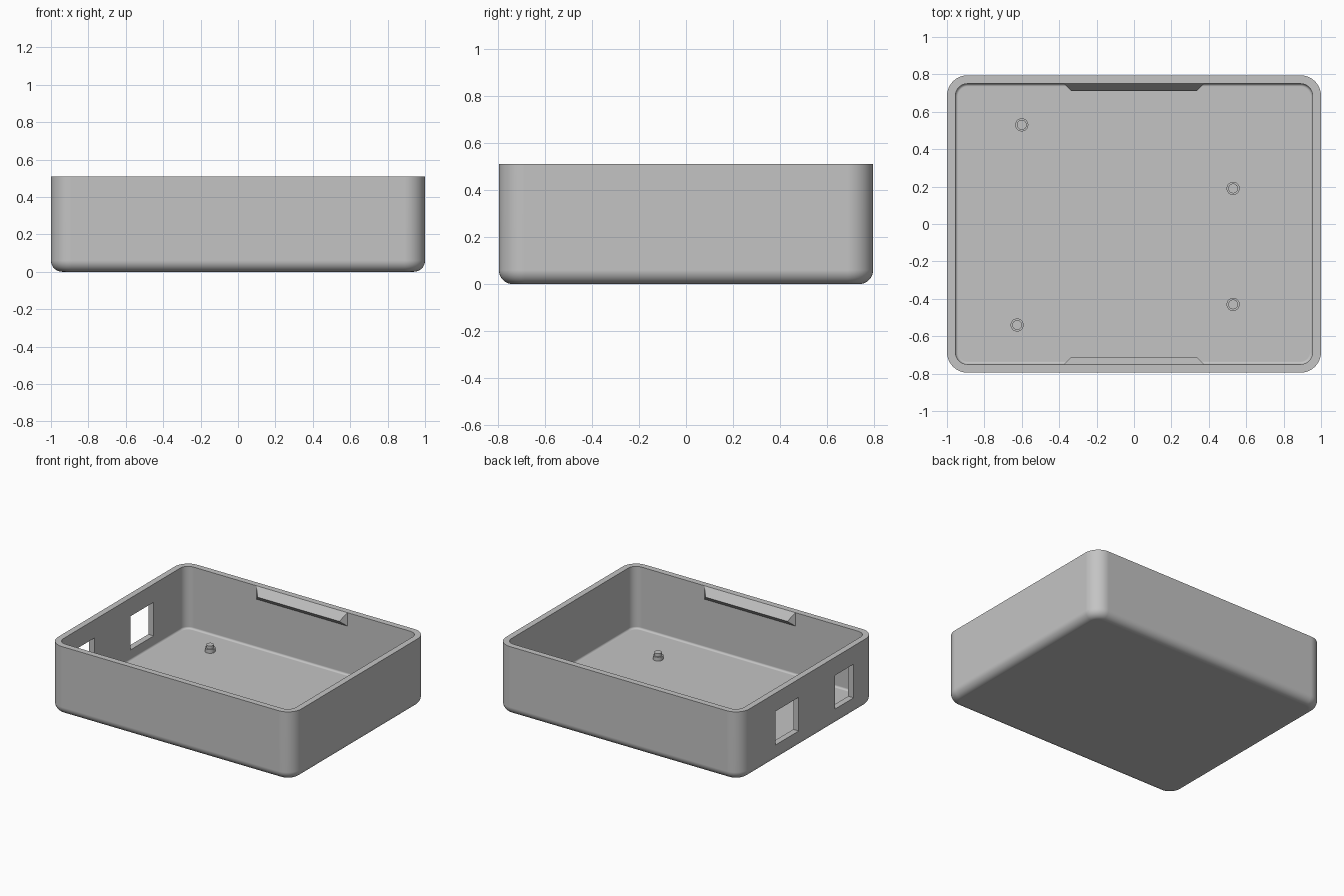
import bpy, bmesh, math
from mathutils import Vector

if "Cube" in bpy.data.objects:
    bpy.data.objects.remove(bpy.data.objects["Cube"])

HX, HY, H = 1.0, 0.795, 0.51      # half width, half depth, height
CORNER, WALL, FLOOR = 0.11, 0.045, 0.047
FILLET, INNER_FILLET = 0.06, 0.015

grey = bpy.data.materials.new("plain_grey")
grey.diffuse_color = (0.55, 0.55, 0.55, 1)
grey.use_nodes = True
grey.node_tree.nodes["Principled BSDF"].inputs["Base Color"].default_value = grey.diffuse_color


def make_object(name, bm):
    bmesh.ops.recalc_face_normals(bm, faces=bm.faces)
    mesh = bpy.data.meshes.new(name)
    bm.to_mesh(mesh)
    bm.free()
    mesh.materials.append(grey)
    obj = bpy.data.objects.new(name, mesh)
    bpy.context.collection.objects.link(obj)
    return obj


def activate(obj):
    bpy.ops.object.select_all(action='DESELECT')
    obj.select_set(True)
    bpy.context.view_layer.objects.active = obj


def smooth(obj):
    activate(obj)
    bpy.ops.object.shade_smooth_by_angle(angle=math.radians(30))


def rounded_ring(inset, z, steps=10):
    """Rounded rectangle, shrunk by inset."""
    r = CORNER - inset
    pts = []
    for q, (sx, sy) in enumerate([(1, 1), (-1, 1), (-1, -1), (1, -1)]):
        for i in range(steps + 1):
            a = math.pi / 2 * (q + i / steps)
            pts.append((sx * (HX - CORNER) + r * math.cos(a),
                        sy * (HY - CORNER) + r * math.sin(a), z))
    return pts


def loft(name, rings):
    """Skin a stack of rings and cap both ends."""
    bm = bmesh.new()
    loops = [[bm.verts.new(p) for p in ring] for ring in rings]
    n = len(loops[0])
    for a, b in zip(loops, loops[1:]):
        for i in range(n):
            j = (i + 1) % n
            bm.faces.new((a[i], a[j], b[j], b[i]))
    bm.faces.new(loops[0])
    bm.faces.new(loops[-1])
    return make_object(name, bm)


# Open tray: filleted underside, rim, inner wall, small floor fillet
profile = []
for i in range(9):
    a = math.pi / 2 * i / 8
    profile.append((FILLET * (1 - math.sin(a)), FILLET * (1 - math.cos(a))))
profile += [(0, H), (WALL, H)]
for i in range(5):
    a = math.pi / 2 * i / 4
    profile.append((WALL + INNER_FILLET * (1 - math.cos(a)),
                    FLOOR + INNER_FILLET * (1 - math.sin(a))))
tray = loft("tray", [rounded_ring(d, z) for d, z in profile])

# Two port windows through the left wall
for y0, y1 in [(0.105, 0.375), (-0.54, -0.32)]:
    bm = bmesh.new()
    bmesh.ops.create_cube(bm, size=1)
    for v in bm.verts:
        v.co = Vector((-0.98 + v.co.x * 0.2,
                       (y0 + y1) / 2 + v.co.y * (y1 - y0),
                       0.25 + v.co.z * 0.25))
    cutter = make_object("window_cutter", bm)
    cutter.hide_render = True
    activate(tray)
    mod = tray.modifiers.new("window", 'BOOLEAN')
    mod.operation = 'DIFFERENCE'
    mod.solver = 'EXACT'
    mod.object = cutter
    bpy.ops.object.modifier_apply(modifier=mod.name)
    bpy.data.objects.remove(cutter)
smooth(tray)
weighted = tray.modifiers.new("clean_shading", 'WEIGHTED_NORMAL')
weighted.keep_sharp = True

# Wedge shaped snap ledges on the front and back inner walls
for name, s in [("front_snap_ledge", -1), ("back_snap_ledge", 1)]:
    bm = bmesh.new()
    wall_y, tip_y = s * (HY - WALL), s * (HY - WALL - 0.04)
    left, right = [[bm.verts.new(p) for p in
                    [(e * 0.375, wall_y, H), (e * 0.335, tip_y, 0.45),
                     (e * 0.375, wall_y, 0.41)]] for e in (-1, 1)]
    bm.faces.new(left)
    bm.faces.new(right)
    for i in range(3):
        j = (i + 1) % 3
        bm.faces.new((left[i], left[j], right[j], right[i]))
    make_object(name, bm)

# Stepped mounting pins on the floor
for x, y in [(-0.6, 0.53), (0.53, 0.19), (0.53, -0.43), (-0.625, -0.54)]:
    steps = [(0.035, FLOOR - 0.01), (0.035, 0.075), (0.026, 0.075), (0.026, 0.098)]
    rings = [[(x + r * math.cos(math.tau * i / 32),
               y + r * math.sin(math.tau * i / 32), z) for i in range(32)]
             for r, z in steps]
    smooth(loft("mounting_pin", rings))
